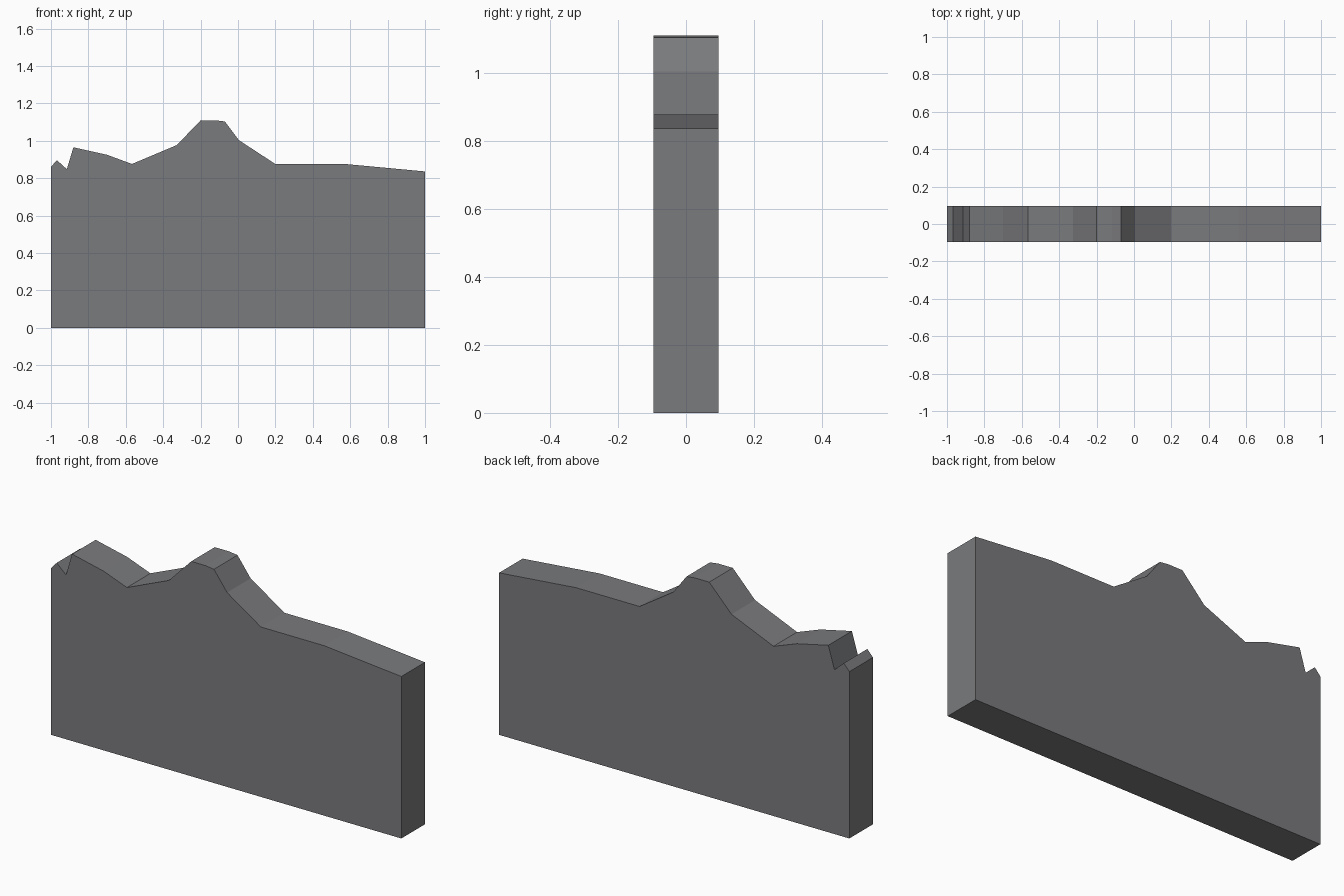
import bpy
import bmesh

if "Cube" in bpy.data.objects:
    bpy.data.objects.remove(bpy.data.objects["Cube"])

HALF_DEPTH = 0.096

# Broken top outline of the wall slab, left to right (x, z)
top = [(-1, 0.861), (-0.968, 0.896), (-0.915, 0.848), (-0.88, 0.965),
       (-0.70, 0.925), (-0.567, 0.876), (-0.327, 0.977), (-0.20, 1.109),
       (-0.118, 1.109), (-0.07, 1.103), (0.005, 1.003), (0.198, 0.877),
       (0.56, 0.877), (1, 0.836)]
outline = [(1, 0), (-1, 0)] + top

# Stone colour
stone = bpy.data.materials.new("grey stone")
stone.diffuse_color = (0.195, 0.197, 0.207, 1)
stone.use_nodes = True
stone.node_tree.nodes["Principled BSDF"].inputs["Base Color"].default_value = stone.diffuse_color

# Extrude the outline through the wall thickness
bm = bmesh.new()
face = bm.faces.new([bm.verts.new((x, -HALF_DEPTH, z)) for x, z in outline])
result = bmesh.ops.extrude_face_region(bm, geom=[face], use_keep_orig=True)
moved = [g for g in result["geom"] if isinstance(g, bmesh.types.BMVert)]
bmesh.ops.translate(bm, verts=moved, vec=(0, 2 * HALF_DEPTH, 0))
bmesh.ops.recalc_face_normals(bm, faces=bm.faces)

mesh = bpy.data.meshes.new("broken_wall")
bm.to_mesh(mesh)
bm.free()
mesh.materials.append(stone)
wall = bpy.data.objects.new("broken_wall", mesh)
bpy.context.collection.objects.link(wall)
